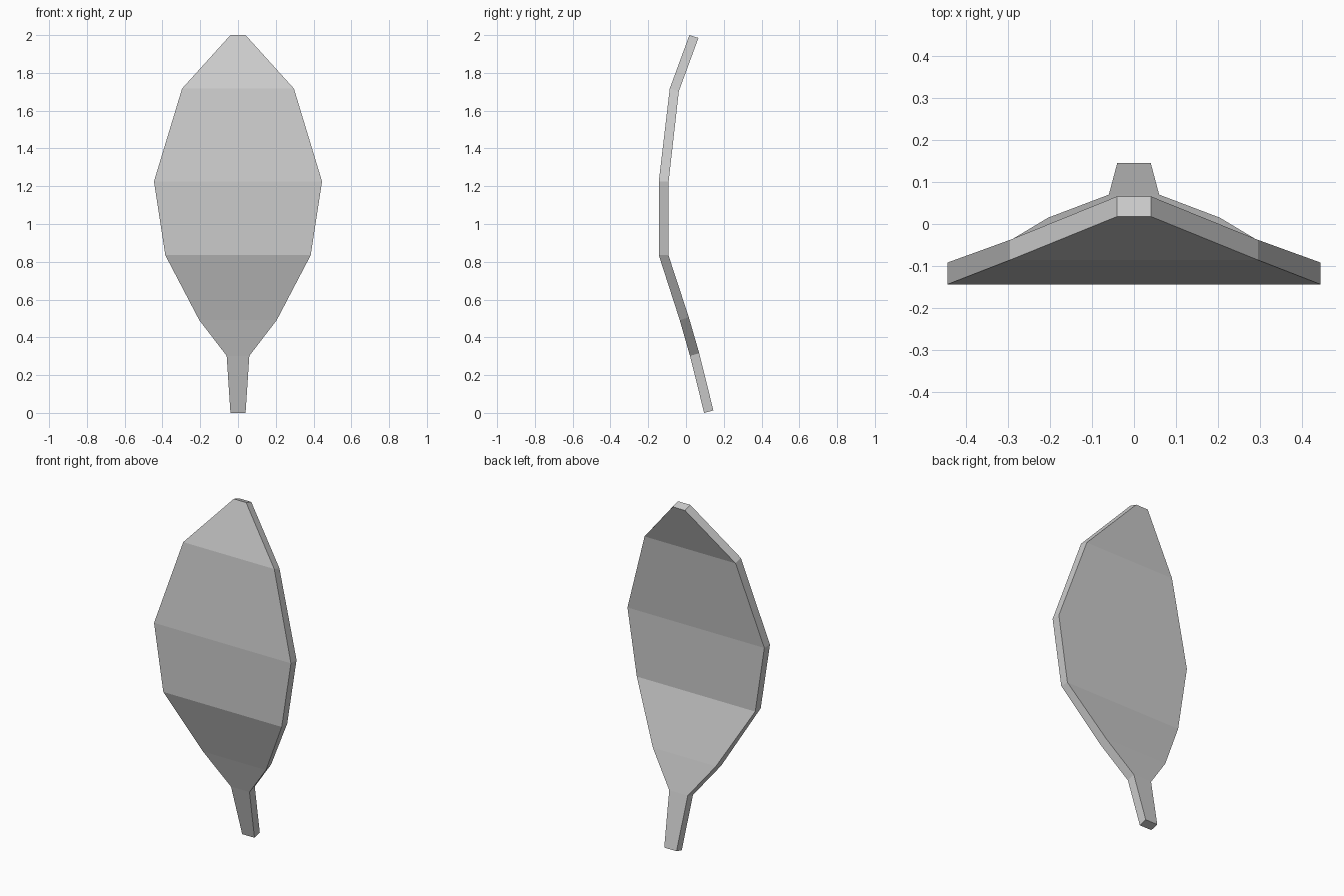
import bpy, bmesh

if "Cube" in bpy.data.objects:
    bpy.data.objects.remove(bpy.data.objects["Cube"])

# Stations from stem to tip: half width, front (y, z), back (y, z)
stations = [
    (0.04, (0.096, 0.0), (0.145, 0.013)),
    (0.06, (0.021, 0.302), (0.070, 0.316)),
    (0.205, (-0.033, 0.491), (0.015, 0.506)),
    (0.385, (-0.144, 0.835), (-0.093, 0.835)),
    (0.445, (-0.144, 1.225), (-0.092, 1.225)),
    (0.296, (-0.086, 1.717), (-0.038, 1.703)),
    (0.04, (0.018, 2.0), (0.066, 1.985)),
]

# Curved leaf blade with its stem, lofted through rectangular sections
bm = bmesh.new()
rings = []
for w, (fy, fz), (by, bz) in stations:
    rings.append([bm.verts.new(p) for p in
                  ((-w, fy, fz), (w, fy, fz), (w, by, bz), (-w, by, bz))])
for a, b in zip(rings, rings[1:]):
    for i in range(4):
        j = (i + 1) % 4
        bm.faces.new((a[i], a[j], b[j], b[i]))

# End caps
bm.faces.new(rings[0][::-1])
bm.faces.new(rings[-1])
bmesh.ops.recalc_face_normals(bm, faces=bm.faces)

mesh = bpy.data.meshes.new("leaf")
bm.to_mesh(mesh)
bm.free()
leaf = bpy.data.objects.new("leaf", mesh)
bpy.context.collection.objects.link(leaf)
